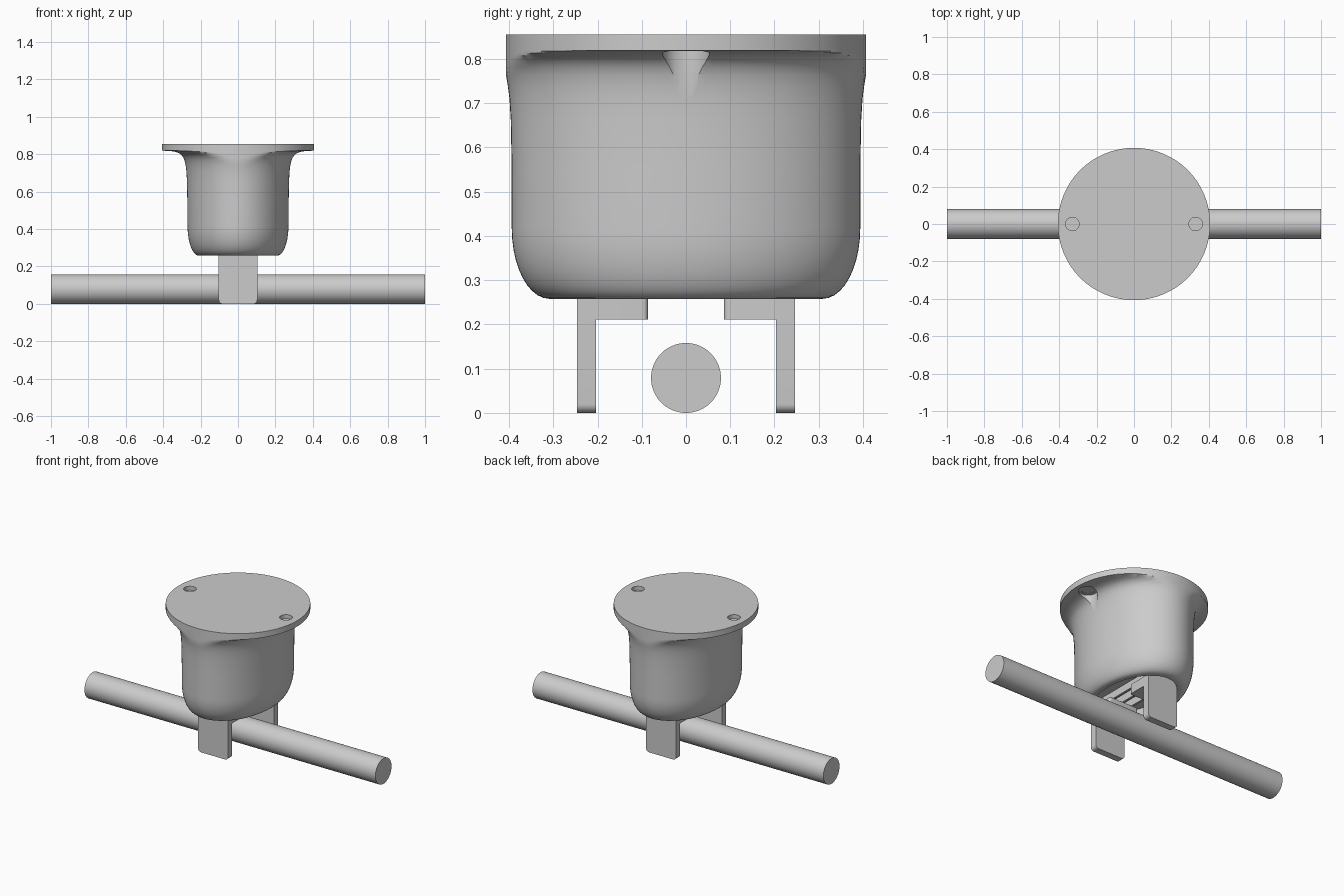
import bpy, bmesh, math
from mathutils import Matrix

cube = bpy.data.objects.get("Cube")
if cube:
    bpy.data.objects.remove(cube, do_unlink=True)

grey = bpy.data.materials.new("plain grey")
grey.use_nodes = True
colour = (0.6, 0.6, 0.6, 1)
grey.diffuse_color = colour
grey.node_tree.nodes["Principled BSDF"].inputs["Base Color"].default_value = colour


def add_object(name, bm):
    bmesh.ops.recalc_face_normals(bm, faces=bm.faces)
    mesh = bpy.data.meshes.new(name)
    bm.to_mesh(mesh)
    bm.free()
    mesh.materials.append(grey)
    ob = bpy.data.objects.new(name, mesh)
    bpy.context.collection.objects.link(ob)
    return ob


def activate(ob):
    bpy.ops.object.select_all(action='DESELECT')
    ob.select_set(True)
    bpy.context.view_layer.objects.active = ob


def smooth(ob):
    activate(ob)
    bpy.ops.object.shade_smooth_by_angle(angle=math.radians(32))


def cylinder(name, radius, length, centre, rotation=Matrix.Identity(4)):
    bm = bmesh.new()
    bmesh.ops.create_cone(bm, cap_ends=True, segments=64, radius1=radius,
                          radius2=radius, depth=length,
                          matrix=Matrix.Translation(centre) @ rotation)
    return add_object(name, bm)


def box(name, low, high, round_edge=None, radius=0.02):
    bm = bmesh.new()
    size = [b - a for a, b in zip(low, high)]
    mid = [(a + b) / 2 for a, b in zip(low, high)]
    bmesh.ops.create_cube(bm, size=1, matrix=Matrix.Translation(mid) @ Matrix.Diagonal((*size, 1)))
    if round_edge:
        edges = [e for e in bm.edges if round_edge(*e.verts)]
        bmesh.ops.bevel(bm, geom=edges, offset=radius, segments=6, profile=0.5, affect='EDGES')
    return add_object(name, bm)


FLANGE = 0.407


def ring(bm, rx, ry, z, count=128):
    # Oval section, trimmed to the flange circle
    verts = []
    for i in range(count):
        a = 2 * math.pi * i / count
        c, s = math.cos(a), math.sin(a)
        r = min(1 / math.hypot(c / rx, s / ry), FLANGE)
        verts.append(bm.verts.new((r * c, r * s, z)))
    return verts


# Housing: underside recess, rounded bottom, oval wall, flared neck, round flange
BOTTOM = 0.258
sections = [(0.19, 0.29, 0.32), (0.19, 0.29, BOTTOM)]
for i in range(11):
    t = math.pi / 2 * i / 10
    inset = 1 - math.sin(t)
    sections.append((0.27 - 0.06 * inset, 0.394 - 0.085 * inset, BOTTOM + 0.16 * (1 - math.cos(t))))
flare = [(0.001, 0.55), (0.003, 0.66), (0.006, 0.71), (0.010, 0.74), (0.016, 0.765),
         (0.024, 0.783), (0.036, 0.798), (0.052, 0.808), (0.072, 0.814), (0.1, 0.818)]
sections += [(0.27 + d, 0.393 + d, z) for d, z in flare]
sections += [(FLANGE, FLANGE, 0.819), (FLANGE, FLANGE, 0.855)]

bm = bmesh.new()
rings = [ring(bm, *s) for s in sections]
for lower, upper in zip(rings, rings[1:]):
    for i in range(len(lower)):
        j = (i + 1) % len(lower)
        bm.faces.new((lower[i], lower[j], upper[j], upper[i]))
bm.faces.new(rings[0])
bm.faces.new(rings[-1])
housing = add_object("housing", bm)

# Screw holes through the flange, with clearance scooped from the wall below
for x in (-0.33, 0.33):
    cutters = [cylinder("clearance_cutter", 0.053, 0.223, (x, 0, 0.7115)),
               cylinder("hole_cutter", 0.036, 0.2, (x, 0, 0.85))]
    for cutter in cutters:
        cutter.hide_render = True
        activate(housing)
        mod = housing.modifiers.new("cut", 'BOOLEAN')
        mod.operation = 'DIFFERENCE'
        mod.solver = 'EXACT'
        mod.object = cutter
        bpy.ops.object.modifier_apply(modifier=mod.name)
        bpy.data.objects.remove(cutter, do_unlink=True)
    smooth(cylinder("hole_plug", 0.0365, 0.006, (x, 0, 0.827)))
smooth(housing)

# Crossbar
smooth(cylinder("crossbar", 0.079, 2, (0, 0, 0.079), Matrix.Rotation(math.pi / 2, 4, 'Y')))


# Legs with inward tabs, either side of the crossbar
def foot_corner(a, b):
    return a.co.z < 0.01 and b.co.z < 0.01 and abs(a.co.x - b.co.x) < 0.01


def tab_corner(a, b):
    return abs(a.co.z - b.co.z) > 0.01 and abs(a.co.y) < 0.1


for side, label in ((-1, "front"), (1, "back")):
    y0, y1 = sorted((side * 0.204, side * 0.246))
    smooth(box(label + "_leg", (-0.103, y0, 0), (0.103, y1, 0.322), foot_corner))
    y0, y1 = sorted((side * 0.086, side * 0.21))
    smooth(box(label + "_tab", (-0.1, y0, 0.211), (0.1, y1, 0.27), tab_corner, 0.012))

# Ribs inside the underside recess
for i in range(-1, 2):
    box("recess_rib", (i * 0.065 - 0.006, -0.2, 0.275), (i * 0.065 + 0.006, 0.2, 0.322))
